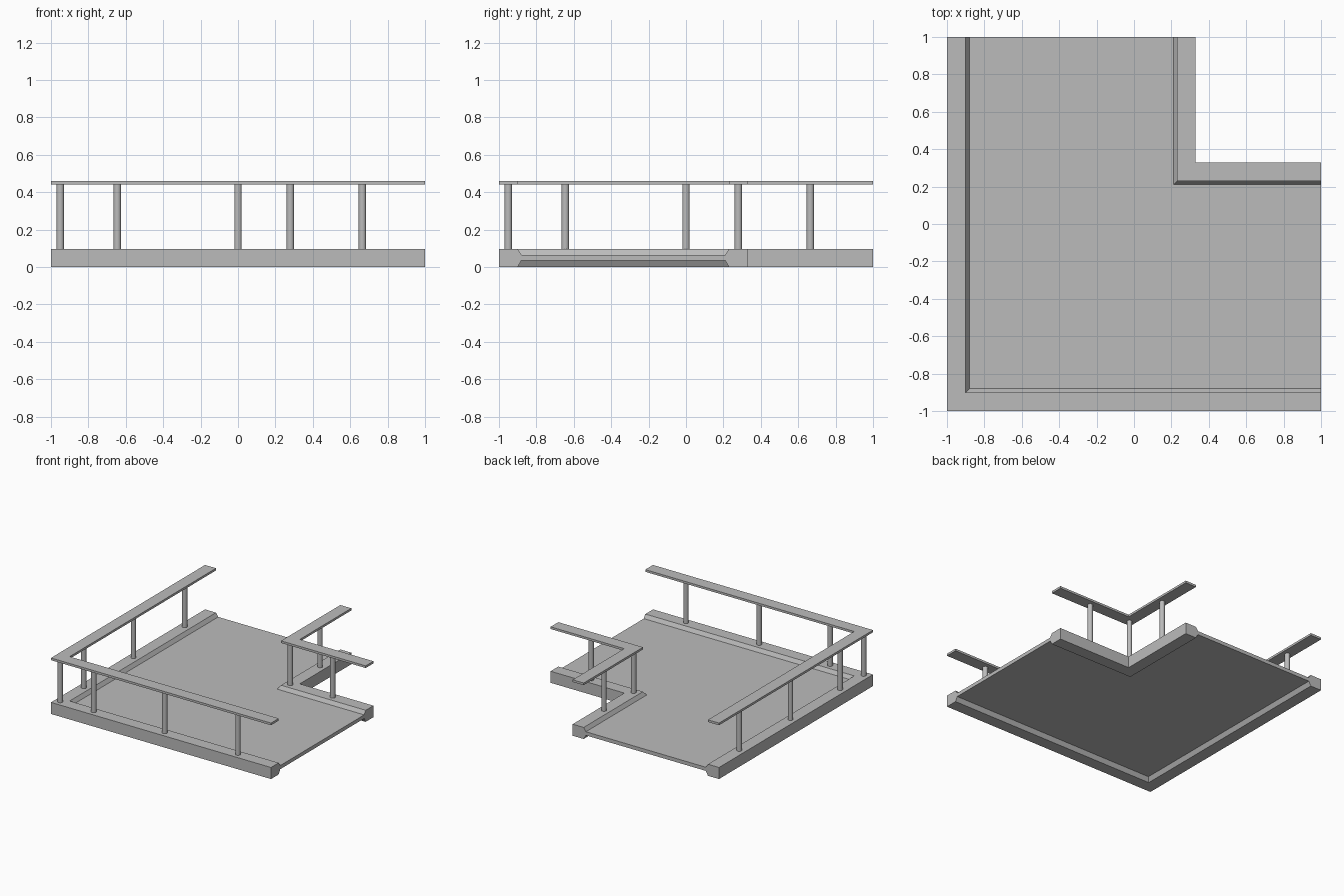
import bpy, bmesh
from math import radians

cube = bpy.data.objects.get("Cube")
if cube:
    bpy.data.objects.remove(cube, do_unlink=True)

grey = bpy.data.materials.new("plain_grey")
grey.use_nodes = True
colour = (0.5, 0.5, 0.5, 1)
grey.diffuse_color = colour
grey.node_tree.nodes["Principled BSDF"].inputs["Base Color"].default_value = colour

NOTCH = 0.33                     # corner of the cut-away quarter
KERB_TOP, DECK_TOP, DECK_BASE = 0.095, 0.065, 0.035
KERB_W, FOOT_W = 0.10, 0.12      # kerb width at its top and where it meets the deck
RAIL_BASE, RAIL_TOP = 0.442, 0.46

# Each run: path points with the direction in which the profile is inset
OUTER = [((-1, 1), (1, 0)), ((-1, -1), (1, 1)), ((1, -1), (0, 1))]
INNER = [((NOTCH, 1), (-1, 0)), ((NOTCH, NOTCH), (-1, -1)), ((1, NOTCH), (0, -1))]


def finish(name, bm):
    bmesh.ops.recalc_face_normals(bm, faces=bm.faces)
    mesh = bpy.data.meshes.new(name)
    bm.to_mesh(mesh)
    bm.free()
    mesh.materials.append(grey)
    obj = bpy.data.objects.new(name, mesh)
    bpy.context.collection.objects.link(obj)
    return obj


def sweep(name, run, profile, closed):
    """Mitred sweep of an (inset, height) profile along an L-shaped run."""
    bm = bmesh.new()
    rings = [[bm.verts.new((p[0] + d[0] * w, p[1] + d[1] * w, z)) for w, z in profile]
             for p, d in run]
    n = len(profile)
    for a, b in zip(rings, rings[1:]):
        for i in range(n if closed else n - 1):
            j = (i + 1) % n
            bm.faces.new((a[i], a[j], b[j], b[i]))
    bm.faces.new(rings[0])
    bm.faces.new(rings[-1])
    return finish(name, bm)


# Deck: L-shaped slab between the kerbs, open only where the kerbs close it
inset = [(p[0] + d[0] * FOOT_W, p[1] + d[1] * FOOT_W) for p, d in OUTER + INNER[::-1]]
bm = bmesh.new()
top = [bm.verts.new((x, y, DECK_TOP)) for x, y in inset]
base = [bm.verts.new((x, y, DECK_BASE)) for x, y in inset]
bm.faces.new(top)
bm.faces.new(base[::-1])
for i, j in ((2, 3), (5, 0)):
    bm.faces.new((top[i], top[j], base[j], base[i]))
finish("deck", bm)

# Kerbs and handrails
kerb = [(FOOT_W, DECK_TOP), (KERB_W, KERB_TOP), (0, KERB_TOP),
        (0, 0), (KERB_W, 0), (FOOT_W, DECK_BASE)]
rail = [(0, RAIL_BASE), (0, RAIL_TOP), (KERB_W, RAIL_TOP), (KERB_W, RAIL_BASE)]
for side, run in (("outer", OUTER), ("inner", INNER)):
    sweep(side + "_kerb", run, kerb, False)
    sweep(side + "_handrail", run, rail, True)

# Posts: mirrored about the diagonal, with one at each corner
NEAR, MID = -0.95, 0.28
spots = [(NEAR, NEAR), (MID, MID)]
for along, across in ((-0.645, NEAR), (0, NEAR), (0.665, NEAR), (0.665, MID)):
    spots += [(along, across), (across, along)]
for k, (x, y) in enumerate(spots):
    bpy.ops.mesh.primitive_cylinder_add(vertices=24, radius=0.02, depth=RAIL_BASE - KERB_TOP,
                                        end_fill_type='NOTHING',
                                        location=(x, y, (RAIL_BASE + KERB_TOP) / 2))
    post = bpy.context.object
    post.name = f"post_{k + 1}"
    post.data.materials.append(grey)
    bpy.ops.object.shade_smooth_by_angle(angle=radians(40))
